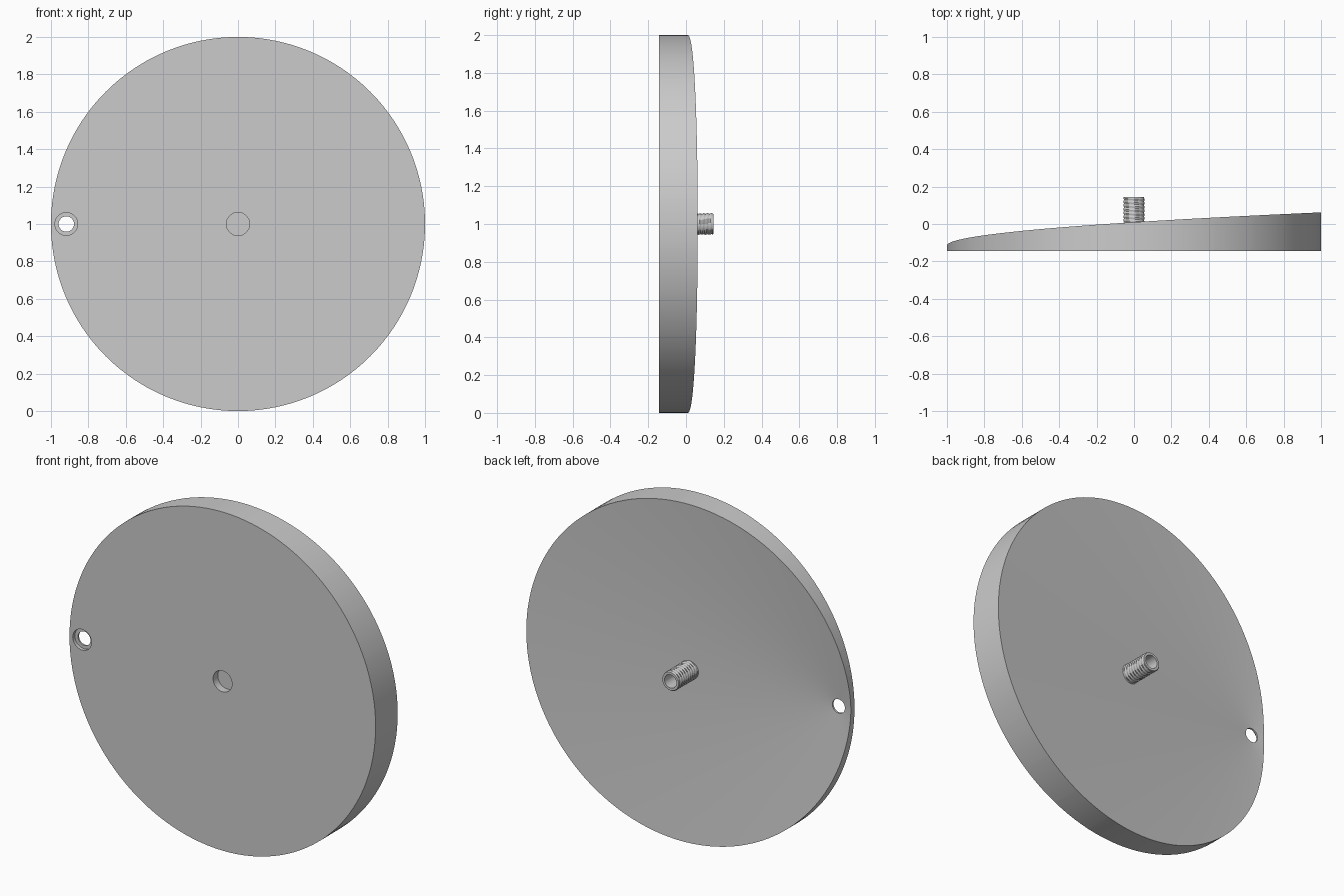
import bpy, bmesh
from math import sin, cos, pi, atan2, sqrt, radians, tau

cube = bpy.data.objects.get("Cube")
if cube:
    bpy.data.objects.remove(cube)

FRONT, BACK = -0.144, 0.145        # y extents
APEX_X = -0.918                    # eyelet centre, apex of the conical back
TIP, SLOPE = -0.1175, 0.0937       # conical back: y = TIP + SLOPE * distance

grey = bpy.data.materials.new("plain_grey")
grey.use_nodes = True
grey.diffuse_color = (0.6, 0.6, 0.6, 1)
grey.node_tree.nodes["Principled BSDF"].inputs["Base Color"].default_value = (0.6, 0.6, 0.6, 1)


def loft(name, loops, closed=False):
    """Skin equal-length loops of points; join last to first, or cap the ends."""
    bm = bmesh.new()
    rows = [[bm.verts.new(p) for p in loop] for loop in loops]
    n = len(rows[0])
    pairs = list(zip(rows, rows[1:]))
    if closed:
        pairs.append((rows[-1], rows[0]))
    else:
        bm.faces.new(rows[0])
        bm.faces.new(rows[-1])
    for a, b in pairs:
        for i in range(n):
            j = (i + 1) % n
            bm.faces.new((a[i], a[j], b[j], b[i]))
    bmesh.ops.recalc_face_normals(bm, faces=bm.faces)
    mesh = bpy.data.meshes.new(name)
    bm.to_mesh(mesh)
    bm.free()
    mesh.materials.append(grey)
    obj = bpy.data.objects.new(name, mesh)
    bpy.context.collection.objects.link(obj)
    return obj


def activate(obj):
    bpy.ops.object.select_all(action='DESELECT')
    obj.select_set(True)
    bpy.context.view_layer.objects.active = obj


def circle(r, y, n=48):
    return [(r * cos(tau * i / n), y, 1 + r * sin(tau * i / n)) for i in range(n)]


# Directions from the eyelet: even steps round the rim plus even steps round the eyelet
angles = {round(atan2(sin(t), cos(t) - APEX_X), 4) for t in (tau * i / 128 for i in range(128))}
angles |= {round(-pi + tau * (i + 0.5) / 48, 4) for i in range(48)}
angles = sorted(angles)
if angles[-1] - angles[0] > tau - 0.001:
    angles.pop()


def rim_distance(a):
    return -APEX_X * cos(a) + sqrt(1 - (APEX_X * sin(a)) ** 2)


def ring(radius, height):
    """Loop round the eyelet; radius and height are functions of direction."""
    return [(APEX_X + radius(a) * cos(a), height(a), 1 + radius(a) * sin(a)) for a in angles]


# Disc: eyelet wall, counterbore, flat front, rim and conical back
hole, bore = (lambda a: 0.041), (lambda a: 0.061)
front, step = (lambda a: FRONT), (lambda a: -0.124)
disc = loft("disc", [
    ring(hole, lambda a: TIP + SLOPE * 0.041),
    ring(hole, step),
    ring(bore, step),
    ring(bore, front),
    ring(rim_distance, front),
    ring(rim_distance, lambda a: TIP + SLOPE * rim_distance(a)),
], closed=True)

# Shallow round pocket in the middle of the front
cutter = loft("pocket_cutter", [circle(0.062, FRONT - 0.05), circle(0.062, -0.1)])
cutter.hide_render = True
activate(disc)
cut = disc.modifiers.new("pocket", 'BOOLEAN')
cut.operation, cut.solver, cut.object = 'DIFFERENCE', 'EXACT', cutter
bpy.ops.object.modifier_apply(modifier=cut.name)
bpy.data.objects.remove(cutter)

# Hollow threaded stud: helical ridge outside, plain bore inside
PITCH, SEG, START = 0.02, 48, -0.07
THREAD_END = BACK - 0.004


def thread_radius(y, turn):
    phase = (y / PITCH - turn) % 1
    return 0.0535 + 0.004 * (1 - abs(2 * phase - 1))


def thread_row(y):
    row = []
    for i in range(SEG):
        r = thread_radius(y, i / SEG)
        row.append((r * cos(tau * i / SEG), y, 1 + r * sin(tau * i / SEG)))
    return row


steps = round((THREAD_END - START) / PITCH * 6)
loops = [thread_row(START + (THREAD_END - START) * k / steps) for k in range(steps + 1)]
loops += [circle(0.053, BACK), circle(0.039, BACK), circle(0.039, -0.03)]
stud = loft("threaded_stud", loops)

for obj in (disc, stud):
    activate(obj)
    bpy.ops.object.shade_smooth_by_angle(angle=radians(30))
